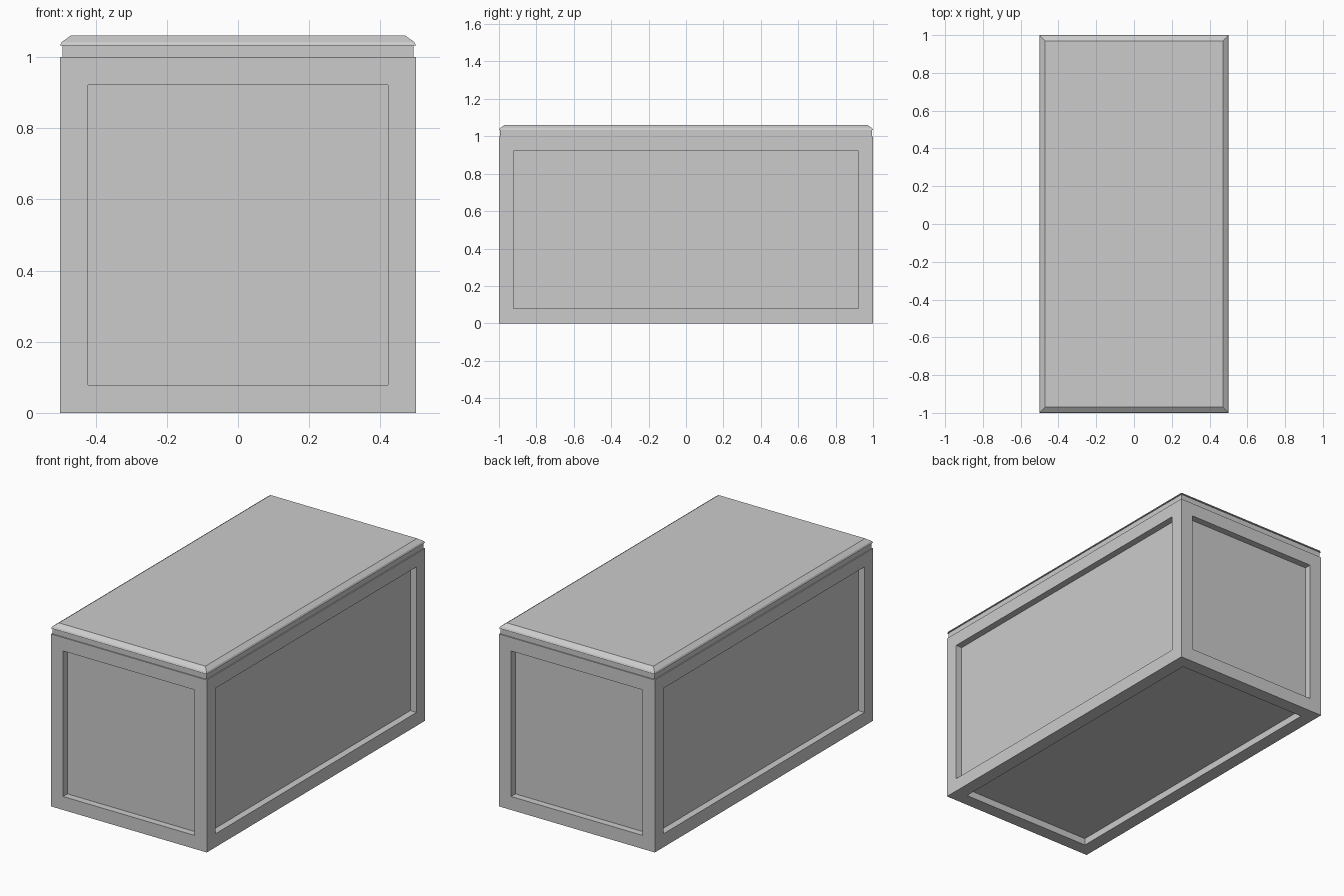
import bpy
import bmesh

cube = bpy.data.objects.get("Cube")
if cube:
    bpy.data.objects.remove(cube, do_unlink=True)

GREY = (0.6, 0.6, 0.6, 1)
stone = bpy.data.materials.new("plain grey")
stone.use_nodes = True
stone.diffuse_color = GREY
shader = next(n for n in stone.node_tree.nodes if n.type == 'BSDF_PRINCIPLED')
shader.inputs["Base Color"].default_value = GREY


def finish(name, bm):
    bmesh.ops.recalc_face_normals(bm, faces=bm.faces)
    mesh = bpy.data.meshes.new(name)
    bm.to_mesh(mesh)
    bm.free()
    mesh.materials.append(stone)
    obj = bpy.data.objects.new(name, mesh)
    bpy.context.collection.objects.link(obj)
    return obj


def stacked_rings(name, profile):
    """Close a stack of rectangles given as (inset from footprint, height)."""
    bm = bmesh.new()
    rings = []
    for inset, z in profile:
        x, y = 0.5 - inset, 1 - inset
        rings.append([bm.verts.new((sx * x, sy * y, z))
                      for sx, sy in ((-1, -1), (1, -1), (1, 1), (-1, 1))])
    for low, high in zip(rings, rings[1:]):
        for i in range(4):
            j = (i + 1) % 4
            bm.faces.new((low[i], low[j], high[j], high[i]))
    bm.faces.new(rings[0][::-1])
    bm.faces.new(rings[-1])
    return finish(name, bm)


# Body: a box with a square-walled recessed panel on each side and underneath
bm = bmesh.new()
bmesh.ops.create_cube(bm, size=1)
for v in bm.verts:
    v.co.y *= 2
    v.co.z += 0.5
bm.normal_update()
panels = [f for f in bm.faces if f.normal.z < 0.5]
bmesh.ops.inset_individual(bm, faces=panels, thickness=0.078, use_even_offset=True)
for panel in panels:
    inward = panel.normal * -0.04
    wall = bmesh.ops.extrude_discrete_faces(bm, faces=[panel])
    bmesh.ops.translate(bm, verts=wall["faces"][0].verts, vec=inward)
finish("body", bm)

# Lid: a slightly narrower neck below a slab with a rounded-off rim
stacked_rings("lid_neck", [(0.006, 1.0), (0.006, 1.034)])
stacked_rings("lid_slab", [(0, 1.033), (0.005, 1.043), (0.03, 1.061)])
